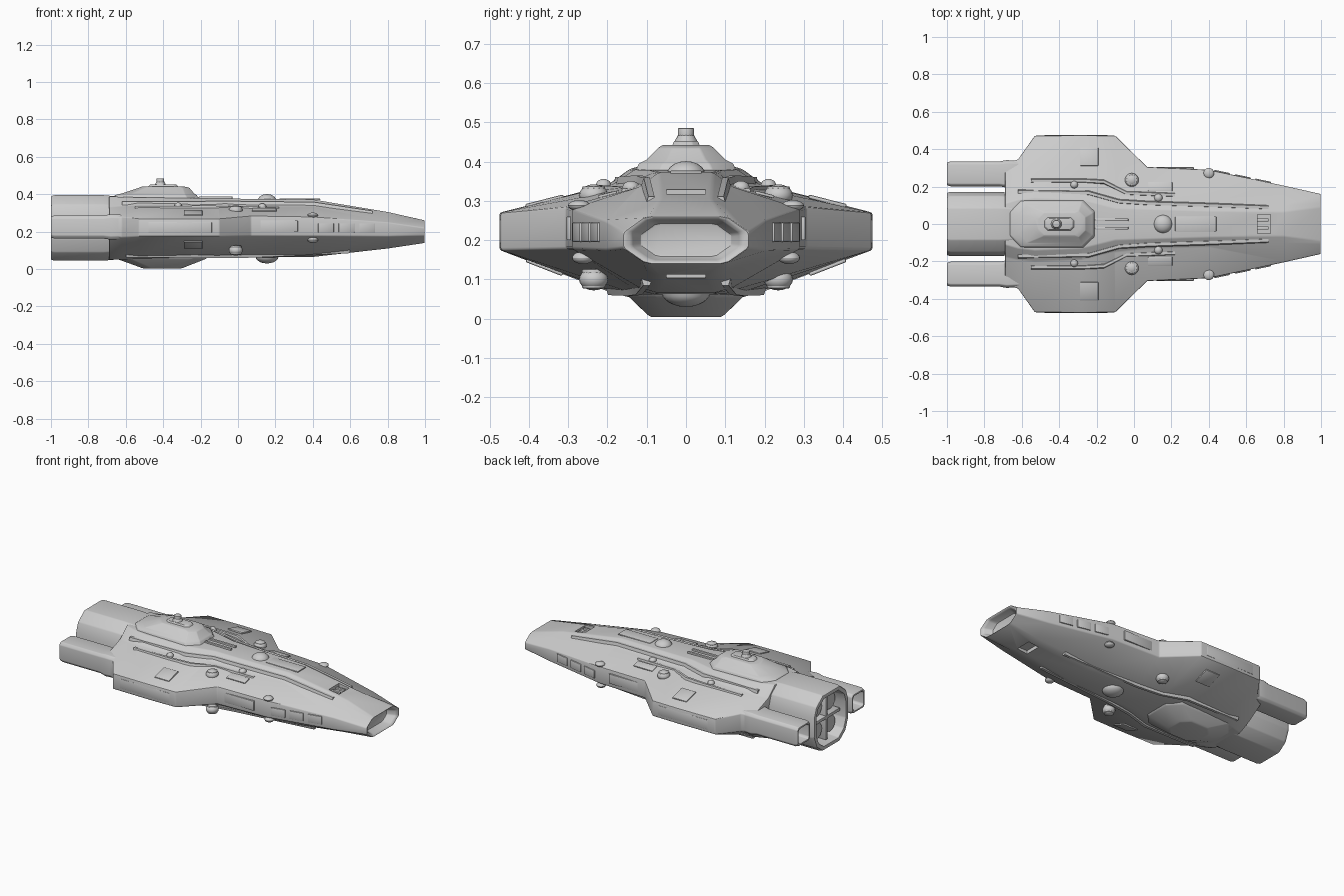
import bpy, bmesh, math
from mathutils import Matrix

if "Cube" in bpy.data.objects:
    bpy.data.objects.remove(bpy.data.objects["Cube"])


def finish(name, bm, bevel=0.0, cutters=()):
    bmesh.ops.recalc_face_normals(bm, faces=bm.faces)
    me = bpy.data.meshes.new(name)
    bm.to_mesh(me)
    bm.free()
    ob = bpy.data.objects.new(name, me)
    bpy.context.collection.objects.link(ob)
    bpy.ops.object.select_all(action='DESELECT')
    bpy.context.view_layer.objects.active = ob
    ob.select_set(True)
    if bevel:
        m = ob.modifiers.new("bevel", 'BEVEL')
        m.width, m.segments, m.limit_method, m.angle_limit = bevel, 2, 'ANGLE', math.radians(20)
        bpy.ops.object.modifier_apply(modifier=m.name)
    for c in cutters:
        m = ob.modifiers.new("cut", 'BOOLEAN')
        m.operation, m.object, m.solver = 'DIFFERENCE', c, 'EXACT'
        bpy.ops.object.modifier_apply(modifier=m.name)
        bpy.data.objects.remove(c)
    bpy.ops.object.shade_smooth_by_angle(angle=math.radians(28))
    return ob


def loft(name, rings, bevel=0.0, cutters=()):
    """Skin a list of equal-length rings of 3D points and cap both ends."""
    bm = bmesh.new()
    vs = [[bm.verts.new(p) for p in r] for r in rings]
    n = len(rings[0])
    for r0, r1 in zip(vs, vs[1:]):
        for i in range(n):
            j = (i + 1) % n
            bm.faces.new((r0[i], r0[j], r1[j], r1[i]))
    bm.faces.new(vs[0])
    bm.faces.new(vs[-1])
    return finish(name, bm, bevel, cutters)


def ring(x, half, k=1.0, zc=0.0, yc=0.0):
    """Mirror a half profile of (y, z) into a closed ring at x, scaled by k about (yc, zc)."""
    pts = half + [(-y, z) for y, z in reversed(half)]
    return [(x, yc + y * k, zc + (z - zc) * k) for y, z in pts]


def box(name, c, s, bevel=0.0, rot=None):
    bm = bmesh.new()
    bmesh.ops.create_cube(bm, size=1, matrix=Matrix.Translation(c) @ (rot or Matrix()) @ Matrix.Diagonal((*s, 1)))
    ob = finish(name, bm, bevel)
    ob.hide_render = name == "cutter"
    return ob


def dome(name, c, r, h):
    bm = bmesh.new()
    bmesh.ops.create_uvsphere(bm, u_segments=20, v_segments=10, radius=1,
                              matrix=Matrix.Translation(c) @ Matrix.Diagonal((r, r, h, 1)))
    finish(name, bm)


def ridge(name, path, w, h):
    """Raised strip with a trapezoid section following a path along the hull."""
    loft(name, [[(x, y - w, z - h), (x, y - w * .6, z + h), (x, y + w * .6, z + h), (x, y + w, z - h)]
                for x, y, z in path])


def plinth(name, levels, bevel):
    """Stack of chamfered plans: z, x back, x front, half width, chamfer."""
    loft(name, [[(x0, w - c, z), (x0 + c, w, z), (x1 - c, w, z), (x1, w - c, z),
                 (x1, c - w, z), (x1 - c, -w, z), (x0 + c, -w, z), (x0, c - w, z)]
                for z, x0, x1, w, c in levels], bevel)


# Main hull: x, spine width/top, shoulder width/height, side width, side top/bottom, bilge, keel
table = [(-.69, .11, .388, .175, .33, .325, .275, .18, .08, .05),
         (-.62, .13, .386, .19, .335, .345, .28, .17, .075, .05),
         (-.53, .14, .383, .20, .34, .472, .27, .175, .07, .055),
         (-.28, .13, .38, .19, .34, .475, .27, .175, .07, .06),
         (-.10, .085, .378, .15, .34, .472, .27, .175, .07, .062),
         (.07, .08, .375, .13, .335, .305, .285, .178, .075, .062),
         (.40, .07, .372, .12, .335, .29, .28, .178, .08, .065),
         (.80, .065, .305, .10, .285, .205, .25, .175, .12, .11),
         (1.0, .09, .26, .11, .256, .16, .22, .18, .145, .14)]
rings = [ring(x, [(a, zt), (b, zs), (w, zu), (w, zl), (b, zc), (a, zb)])
         for x, a, zt, b, zs, w, zu, zl, zc, zb in table]
# hollow mouth in the nose
lip = [(.09, .26), (.11, .256), (.16, .22), (.16, .18), (.11, .145), (.09, .14)]
rings += [ring(.99, lip, .86, .2), ring(.94, lip, .72, .2)]
cuts = [box("cutter", (.695, 0, .33), (.07, .10, .05)), box("cutter", (.78, 0, .10), (.07, .10, .05))]
loft("main_hull", rings, .006, cuts)
for y in (-.022, .022):
    box("bow_hatch_bar", (.69, y, .308), (.06, .016, .014), .002)

# Central engine block, open at the back
eng = [(.085, .395), (.15, .345), (.172, .28), (.172, .16), (.145, .09), (.085, .045)]
loft("central_engine", [ring(-.58, eng, .93, .22), ring(-.72, eng, 1, .22), ring(-.98, eng, 1, .22),
                        ring(-1, eng, .97, .22), ring(-1, eng, .84, .22), ring(-.86, eng, .76, .22)], .005)
for z in (.15, .29):
    for y in (-.065, .065):
        bm = bmesh.new()
        bmesh.ops.create_cone(bm, cap_ends=True, segments=16, radius1=.05, radius2=.035, depth=.09,
                              matrix=Matrix.Translation((-.90, y, z)) @ Matrix.Rotation(math.pi / 2, 4, 'Y'))
        finish("engine_nozzle", bm)
box("engine_divider", (-.91, 0, .22), (.12, .02, .28), .004)
box("engine_crossbar", (-.91, 0, .22), (.12, .26, .02), .004)

# Belly housing and upper superstructure
plinth("belly_housing", [(.09, -.68, -.14, .16, .07), (.055, -.65, -.17, .145, .07),
                         (.012, -.53, -.28, .10, .05), (.004, -.51, -.30, .09, .045)], .006)
plinth("upper_deck", [(.36, -.68, -.20, .135, .06), (.395, -.66, -.22, .12, .06),
                      (.405, -.62, -.235, .10, .05), (.435, -.53, -.26, .07, .035),
                      (.442, -.51, -.29, .06, .03)], .004)
plinth("deck_cap", [(.43, -.49, -.31, .04, .02), (.452, -.47, -.33, .03, .015)], .003)
bm = bmesh.new()
bmesh.ops.create_cone(bm, cap_ends=True, segments=16, radius1=.034, radius2=.018, depth=.03,
                      matrix=Matrix.Translation((-.415, 0, .457)))
bmesh.ops.create_cone(bm, cap_ends=True, segments=16, radius1=.021, radius2=.021, depth=.03,
                      matrix=Matrix.Translation((-.415, 0, .470)))
finish("sensor_mast", bm, .003)

# Centre line domes and spine bars
dome("upper_dome", (.155, 0, .365), .05, .036)
dome("lower_dome", (.155, 0, .068), .062, .038)
for y in (-.022, .022):
    box("spine_bar", (-.12, y, .381), (.18, .014, .014), .003)
box("spine_plate", (.33, 0, .373), (.22, .08, .008), .003)

# Everything repeated on both sides
for s in (1, -1):
    pod = [(.055, .288), (.068, .272), (.068, .178), (.055, .162)]
    c = .268 * s
    loft("side_engine", [ring(-.58, pod, 1, .225, c), ring(-.68, pod, 1.08, .225, c),
                         ring(-.72, pod, .98, .225, c), ring(-.98, pod, .98, .225, c),
                         ring(-1, pod, .9, .225, c), ring(-1, pod, .74, .225, c),
                         ring(-.9, pod, .66, .225, c)], .004)
    ridge("upper_trim", [(.72, s * .088, .302), (.40, s * .10, .35), (.08, s * .11, .352), (-.08, s * .12, .356),
                         (-.24, s * .165, .352), (-.62, s * .172, .352)], .013, .009)
    ridge("outer_trim", [(.22, s * .155, .324), (-.04, s * .165, .329), (-.16, s * .225, .333),
                         (-.28, s * .232, .331), (-.55, s * .232, .331)], .012, .007)
    ridge("lower_trim", [(.60, s * .10, .094), (.08, s * .12, .07), (-.08, s * .14, .067),
                         (-.24, s * .19, .069), (-.60, s * .19, .071)], .014, -.009)
    # turrets above and below the wing root
    for z, d in ((.312, 1), (.102, -1)):
        dome("wing_turret", (-.012, s * .235, z + d * .002), .037, .028)
        bm = bmesh.new()
        bmesh.ops.create_cone(bm, cap_ends=True, segments=12, radius1=.03, radius2=.03, depth=.05,
                              matrix=Matrix.Translation((-.012, s * .235, z)))
        finish("turret_base", bm, .004)
    dome("small_dome", (.13, s * .14, .333), .022, .018)
    dome("small_dome", (-.32, s * .21, .338), .02, .018)
    dome("side_dome", (.40, s * .272, .288), .028, .014)
    dome("side_dome", (.40, s * .262, .155), .028, .016)
    # hatches on wings and flanks
    tilt = Matrix.Rotation(-s * .25, 4, 'X')
    box("wing_hatch", (-.24, s * .36, .299), (.10, .10, .01), .004, tilt)
    box("wing_hatch", (-.24, s * .36, .131), (.10, .10, .01), .004, Matrix.Rotation(s * .37, 4, 'X'))
    box("shoulder_hatch", (.14, s * .20, .316), (.13, .05, .008), .003, tilt)
    yaw = Matrix.Rotation(-s * .209, 4, 'Z')
    for x in (.47, .58, .69):
        box("flank_panel", (x, s * (.29 - (x - .4) * .2125), .22), (.085, .012, .05), .003, yaw)
    box("flank_panel", (.22, s * .297, .23), (.2, .014, .06), .003)
    box("wing_edge_panel", (-.31, s * .471, .222), (.34, .008, .06), .003)
